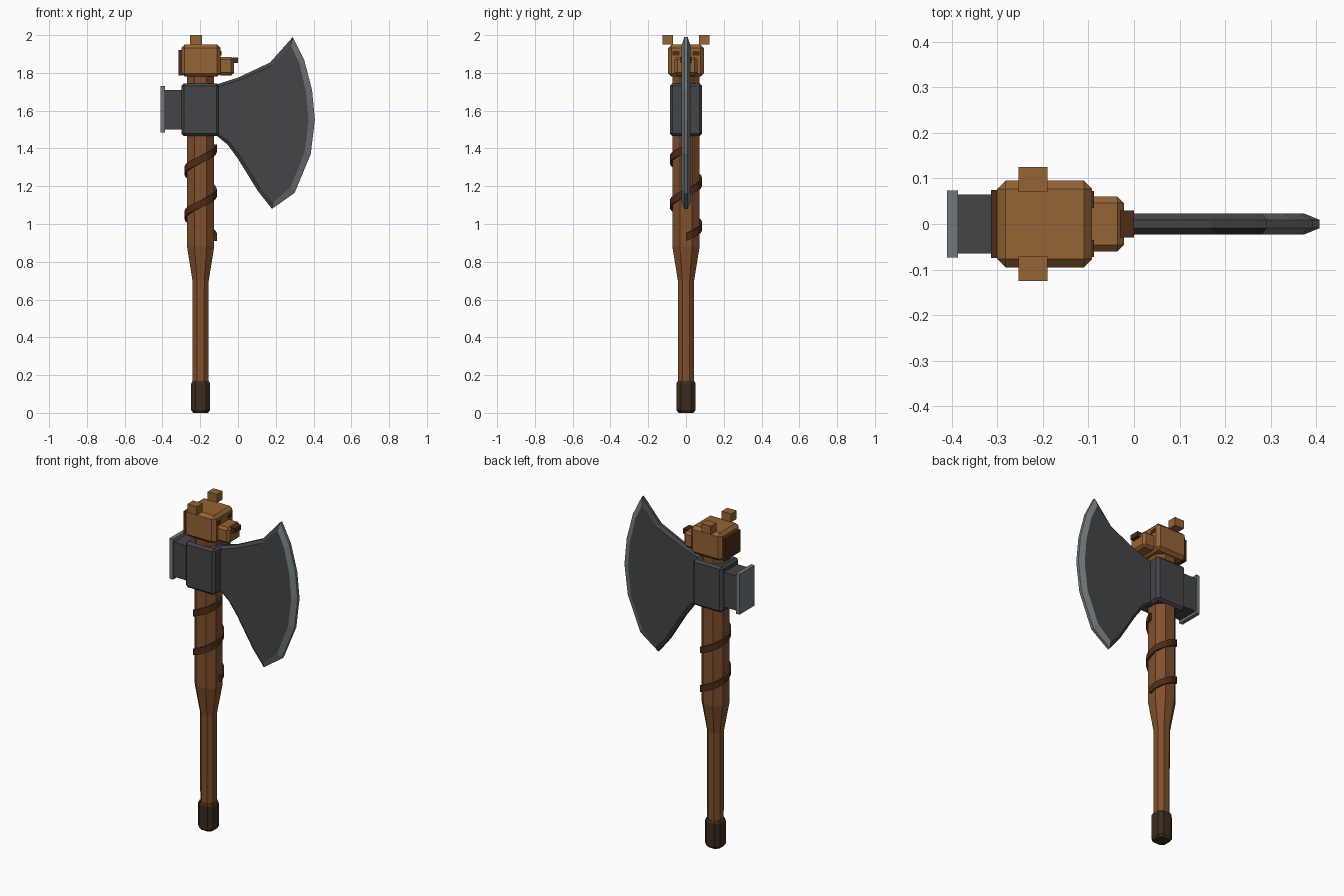
import bpy, bmesh
from math import cos, sin, pi

if "Cube" in bpy.data.objects:
    bpy.data.objects.remove(bpy.data.objects["Cube"])

AX = -0.198  # handle axis in x


def material(name, rgb):
    m = bpy.data.materials.new(name)
    m.diffuse_color = (*rgb, 1)
    m.use_nodes = True
    m.node_tree.nodes["Principled BSDF"].inputs["Base Color"].default_value = m.diffuse_color
    return m


WOOD = material("wood", (0.22, 0.08, 0.025))
CARVED = material("carved_wood", (0.30, 0.125, 0.035))
LEATHER = material("leather", (0.075, 0.025, 0.009))
DARK = material("dark_cap", (0.045, 0.024, 0.013))
IRON = material("iron", (0.058, 0.06, 0.066))
STEEL = material("steel", (0.17, 0.19, 0.20))


def finish(bm, name, *mats):
    bmesh.ops.recalc_face_normals(bm, faces=bm.faces)
    me = bpy.data.meshes.new(name)
    bm.to_mesh(me)
    bm.free()
    for m in mats:
        me.materials.append(m)
    ob = bpy.data.objects.new(name, me)
    bpy.context.collection.objects.link(ob)
    return ob


def box(name, x, y, z, mat, bevel=0.0):
    """Box from (min, max) ranges, optionally chamfered."""
    bm = bmesh.new()
    bmesh.ops.create_cube(bm, size=1)
    for v in bm.verts:
        v.co = [r[0] + (c + 0.5) * (r[1] - r[0]) for c, r in zip(v.co, (x, y, z))]
    if bevel:
        bmesh.ops.bevel(bm, geom=bm.edges[:], offset=bevel, segments=1,
                        affect='EDGES', profile=0.5)
    return finish(bm, name, mat)


def skin(bm, rings, closed=True):
    """Join consecutive vertex rings with quads and cap both ends."""
    n = len(rings[0])
    for a, b in zip(rings, rings[1:]):
        for i in range(n):
            j = (i + 1) % n
            bm.faces.new((a[i], a[j], b[j], b[i]))
    bm.faces.new(rings[0])
    bm.faces.new(rings[-1])


def eight_sided(name, sections, mat, flat):
    """Chamfered-square column from (z, half width) sections."""
    bm = bmesh.new()
    rings = []
    for z, h in sections:
        c = h * flat
        pts = [(h, -c), (h, c), (c, h), (-c, h), (-h, c), (-h, -c), (-c, -h), (c, -h)]
        rings.append([bm.verts.new((AX + px, py, z)) for px, py in pts])
    skin(bm, rings)
    return finish(bm, name, mat)


# Handle and pommel
eight_sided("handle", [(0.1, 0.042), (0.70, 0.043), (0.88, 0.072), (1.80, 0.072)], WOOD, 0.45)
eight_sided("pommel", [(0, 0.04), (0.015, 0.05), (0.155, 0.05), (0.17, 0.043)], DARK, 0.55)

# Spiral leather strap, two turns
bm = bmesh.new()
rings = []
STEPS = 32
for i in range(STEPS + 1):
    a = 4 * pi * i / STEPS
    z = 0.93 + 0.47 * i / STEPS
    rings.append([bm.verts.new((AX + r * cos(a), r * sin(a), z + dz))
                  for r, dz in ((0.068, -0.02), (0.086, -0.02), (0.086, 0.02), (0.068, 0.02))])
skin(bm, rings)
finish(bm, "strap", LEATHER)

# Axe socket and hammer poll
box("socket", (-0.30, -0.10), (-0.085, 0.085), (1.465, 1.745), IRON, 0.014)
box("poll", (-0.39, -0.29), (-0.065, 0.065), (1.50, 1.71), IRON)
box("poll_plate", (-0.41, -0.386), (-0.073, 0.073), (1.485, 1.73), STEEL)

# Blade: outer outline with thin rim, inner outline at full thickness
outer = [(-0.11, 1.74), (0.0, 1.775), (0.17, 1.855), (0.29, 1.99),
         (0.35, 1.87), (0.392, 1.71), (0.407, 1.55), (0.385, 1.37), (0.30, 1.165),
         (0.18, 1.08), (0.105, 1.175), (0.0, 1.345), (-0.055, 1.42), (-0.11, 1.465)]
inner = [(-0.11, 1.725), (0.0, 1.76), (0.178, 1.838), (0.28, 1.945),
         (0.325, 1.85), (0.36, 1.70), (0.373, 1.55), (0.353, 1.38), (0.278, 1.195),
         (0.185, 1.115), (0.12, 1.185), (0.012, 1.358), (-0.045, 1.435), (-0.11, 1.48)]
bm = bmesh.new()
layers = [(inner, -0.023), (outer, -0.009), (outer, 0.009), (inner, 0.023)]
rings = [[bm.verts.new((x, y, z)) for x, z in pts] for pts, y in layers]
skin(bm, rings)
rim = set(v for ring in rings for v in ring[3:10])
for f in bm.faces:
    if all(v in rim for v in f.verts):
        f.material_index = 1
finish(bm, "blade", IRON, STEEL)

# Carved animal head on top
box("head", (-0.30, -0.092), (-0.095, 0.095), (1.78, 1.95), CARVED, 0.018)
box("snout", (-0.11, -0.022), (-0.06, 0.06), (1.787, 1.885), CARVED, 0.014)
box("nose", (-0.03, 0.0), (-0.03, 0.03), (1.853, 1.882), LEATHER)
box("mane_panel", (-0.314, -0.29), (-0.075, 0.075), (1.787, 1.92), LEATHER)
for side, s in (("left", 1), ("right", -1)):
    box(side + "_ear", (-0.253, -0.19), sorted((s * 0.07, s * 0.125)), (1.949, 2.0), CARVED)
    box(side + "_eye", (-0.10, -0.088), sorted((s * 0.035, s * 0.072)), (1.893, 1.915), LEATHER)
